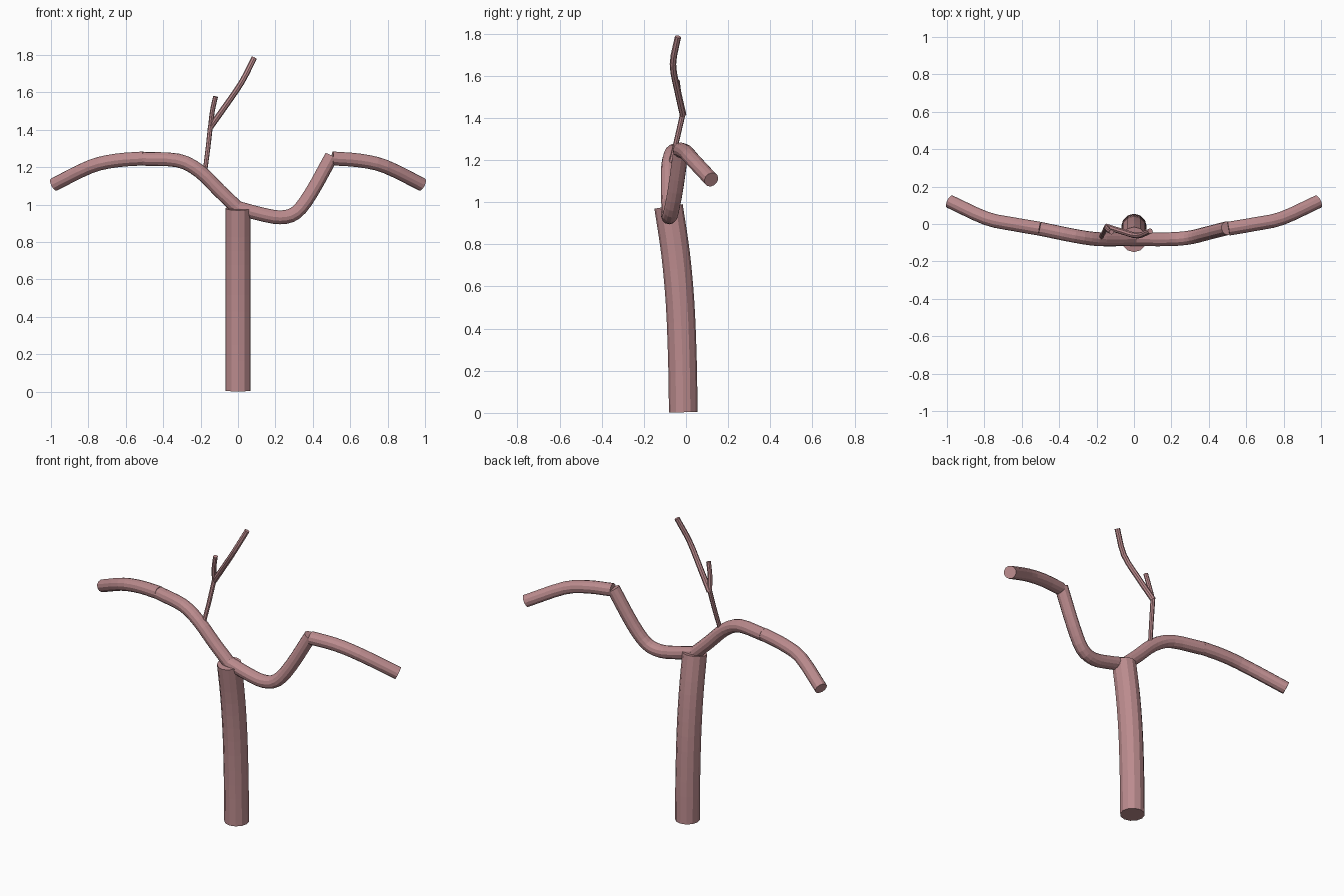
import bpy, bmesh, math
from mathutils import Vector

if "Cube" in bpy.data.objects:
    bpy.data.objects.remove(bpy.data.objects["Cube"])

mat = bpy.data.materials.new("bark")
mat.diffuse_color = (0.50, 0.26, 0.27, 1)
mat.use_nodes = True
mat.node_tree.nodes["Principled BSDF"].inputs["Base Color"].default_value = mat.diffuse_color


def spline(points, steps):
    """Smooth path through the control points."""
    p = [Vector(q) for q in points]
    p = [2 * p[0] - p[1]] + p + [2 * p[-1] - p[-2]]
    out = []
    for i in range(1, len(p) - 2):
        a, b, c, d = p[i - 1:i + 3]
        for s in range(steps):
            t = s / steps
            out.append(0.5 * (2 * b + (c - a) * t + (2 * a - 5 * b + 4 * c - d) * t * t
                              + (3 * b - a - 3 * c + d) * t ** 3))
    return out + [p[-2]]


def limb(name, points, r0, r1, sides=12, steps=3):
    """Capped tube swept along a path."""
    path = spline(points, steps)
    bm = bmesh.new()
    rings, normal, n = [], None, len(path)
    for i, c in enumerate(path):
        tan = (path[min(i + 1, n - 1)] - path[max(i - 1, 0)]).normalized()
        if normal is None:
            normal = Vector((0, 1, 0))
        normal = (normal - tan * normal.dot(tan)).normalized()
        side = tan.cross(normal)
        r = r0 + (r1 - r0) * i / (n - 1)
        rings.append([bm.verts.new(c + r * (math.cos(a) * normal + math.sin(a) * side))
                      for a in (2 * math.pi * k / sides for k in range(sides))])
    for a, b in zip(rings, rings[1:]):
        for k in range(sides):
            j = (k + 1) % sides
            bm.faces.new((a[k], a[j], b[j], b[k]))
    bm.faces.new(rings[0][::-1])
    bm.faces.new(rings[-1])
    bmesh.ops.recalc_face_normals(bm, faces=bm.faces[:])
    me = bpy.data.meshes.new(name)
    bm.to_mesh(me)
    bm.free()
    me.materials.append(mat)
    ob = bpy.data.objects.new(name, me)
    bpy.context.collection.objects.link(ob)
    return ob


# Trunk, leaning toward the front
limb("trunk", [(0, -0.013, 0.003), (0, -0.017, 0.25), (0, -0.028, 0.52),
               (0, -0.05, 0.76), (0, -0.083, 0.98)], 0.068, 0.068)

# Main boughs: one rises, the other dips first
limb("left_bough", [(0.005, -0.08, 0.975), (-0.1, -0.082, 1.075), (-0.205, -0.08, 1.178),
                    (-0.32, -0.063, 1.236), (-0.505, -0.025, 1.245)], 0.037, 0.037)
limb("right_bough", [(0, -0.08, 0.982), (0.12, -0.082, 0.95), (0.225, -0.08, 0.932),
                     (0.31, -0.07, 0.957), (0.39, -0.05, 1.06), (0.5, -0.022, 1.258)],
     0.037, 0.037)

# Matching outer ends
for s, name in ((-1, "left_bough_end"), (1, "right_bough_end")):
    limb(name, [(s * 0.505, -0.025, 1.247), (s * 0.65, 0.0, 1.236),
                (s * 0.79, 0.03, 1.203), (s * 0.985, 0.12, 1.107)], 0.037, 0.036)

# Thin twigs standing on the left bough
limb("twig_stem", [(-0.178, -0.075, 1.17), (-0.162, -0.045, 1.29), (-0.147, -0.014, 1.425)],
     0.012, 0.013, 8)
limb("long_twig", [(-0.147, -0.014, 1.415), (-0.065, -0.04, 1.53), (0.02, -0.062, 1.655),
                   (0.087, -0.038, 1.785)], 0.016, 0.015, 8)
limb("short_twig", [(-0.147, -0.016, 1.415), (-0.137, -0.033, 1.5), (-0.12, -0.043, 1.578)],
     0.013, 0.013, 8)
